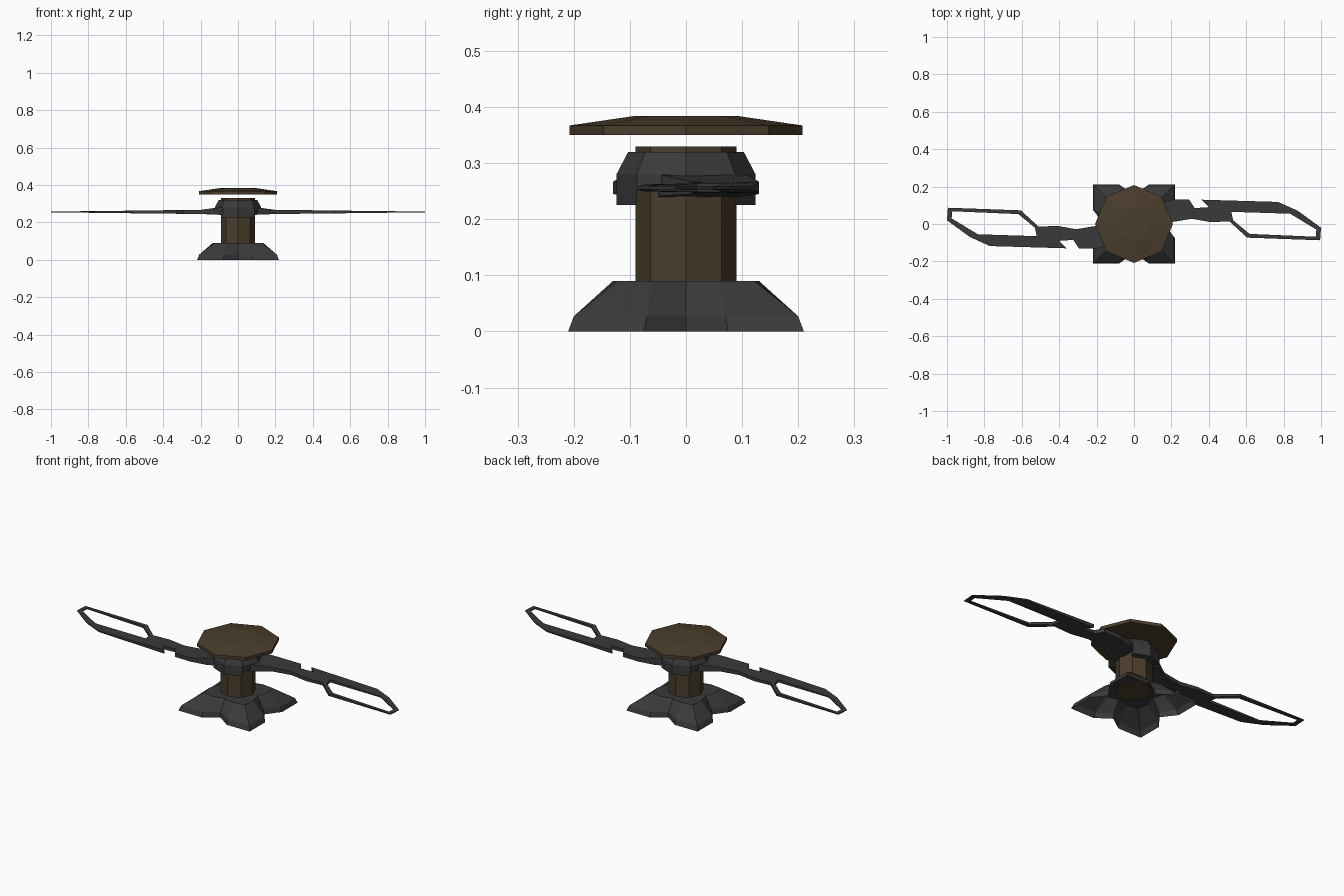
import bpy, bmesh, math

if "Cube" in bpy.data.objects:
    bpy.data.objects.remove(bpy.data.objects["Cube"])


def material(name, rgb):
    m = bpy.data.materials.new(name)
    m.diffuse_color = (*rgb, 1)
    m.use_nodes = True
    m.node_tree.nodes["Principled BSDF"].inputs["Base Color"].default_value = m.diffuse_color
    return m


GREY = material("dark_grey", (0.042, 0.042, 0.042))
BROWN = material("dark_brown", (0.068, 0.047, 0.026))


def finish(bm, name, mat):
    bmesh.ops.recalc_face_normals(bm, faces=bm.faces[:])
    me = bpy.data.meshes.new(name)
    bm.to_mesh(me)
    bm.free()
    me.materials.append(mat)
    ob = bpy.data.objects.new(name, me)
    bpy.context.collection.objects.link(ob)
    return ob


def loft(name, rings, mat, cap_bottom=True, cap_top=True, skip=None):
    """Join rings of 3D points into a faceted body."""
    bm = bmesh.new()
    vs = [[bm.verts.new(p) for p in ring] for ring in rings]
    n = len(rings[0])
    for k in range(len(vs) - 1):
        for i in range(n):
            if skip and skip(k, i):
                continue
            j = (i + 1) % n
            bm.faces.new((vs[k][i], vs[k][j], vs[k + 1][j], vs[k + 1][i]))
    if cap_bottom:
        bm.faces.new(vs[0][::-1])
    if cap_top:
        bm.faces.new(vs[-1])
    return finish(bm, name, mat)


def octagon(r, z):
    return [(r * math.cos(i * math.pi / 4), r * math.sin(i * math.pi / 4), z)
            for i in range(8)]


def star(mid, side, corner, z):
    """Four-footed outline: notch, foot edge, corner, foot edge per quadrant."""
    quad = [(mid, 0), side, corner, (side[1], side[0])]
    pts = []
    for q in range(4):
        c, s = round(math.cos(q * math.pi / 2)), round(math.sin(q * math.pi / 2))
        pts += [((x * c - y * s), (x * s + y * c), z) for x, y in quad]
    # feet are slightly wider in x than in y
    return [(x * 1.04, y, zz) for x, y, zz in pts]


# hollow four-footed base
hole = [(0.085 * math.cos(i * math.pi / 8), 0.085 * math.sin(i * math.pi / 8), 0.09)
        for i in range(16)]
loft("base", [star(0.155, (0.21, 0.075), (0.21, 0.21), 0),
              star(0.15, (0.20, 0.07), (0.20, 0.20), 0.027),
              star(0.115, (0.13, 0.06), (0.122, 0.122), 0.09), hole],
     GREY, cap_bottom=False, cap_top=False)

# post and floating cap
loft("post", [octagon(0.09, 0.085), octagon(0.09, 0.33)], BROWN)
loft("cap_disc", [octagon(0.208, 0.35), octagon(0.208, 0.367),
                  octagon(0.092, 0.384)], BROWN)

# collar, with its lower skirt left open on the two blade sides
loft("collar", [octagon(0.09, 0.225), octagon(0.124, 0.225), octagon(0.124, 0.25),
                octagon(0.124, 0.28), octagon(0.103, 0.32), octagon(0.088, 0.32)],
     GREY, cap_bottom=False, cap_top=False,
     skip=lambda k, i: k < 2 and i in (0, 3, 4, 7))

# blade outline and its window
OUTER = [(0.08, 0.09), (0.12, 0.11), (0.20, 0.13), (0.295, 0.13), (0.325, 0.085),
         (0.40, 0.09), (0.36, 0.13), (0.77, 0.118), (0.877, 0.07), (1.0, -0.02),
         (0.995, -0.087), (0.605, -0.073), (0.51, 0.014), (0.41, 0.01),
         (0.31, 0.028), (0.20, 0.01), (0.12, -0.04), (0.08, -0.05)]
WINDOW = [(0.52, 0.065), (0.835, 0.055), (0.975, -0.03), (0.972, -0.068),
          (0.618, -0.053), (0.53, 0.02)]
TOP = [(0.08, 0.28), (0.12, 0.278), (0.2, 0.267), (0.5, 0.264), (0.8, 0.259), (1.0, 0.258)]
BOTTOM = [(0.08, 0.24), (0.2, 0.245), (0.5, 0.248), (0.8, 0.252), (1.0, 0.254)]


def height(table, x):
    for (x0, z0), (x1, z1) in zip(table, table[1:]):
        if x <= x1:
            return z0 + (z1 - z0) * (x - x0) / (x1 - x0)
    return table[-1][1]


def blade(name, turn):
    bm = bmesh.new()
    edges = []
    for loop in (OUTER, WINDOW):
        vs = [bm.verts.new((x, y, 0)) for x, y in loop]
        edges += [bm.edges.new((vs[i - 1], vs[i])) for i in range(len(vs))]
    bmesh.ops.triangle_fill(bm, edges=edges, use_beauty=True)
    lower = bm.verts[:]
    out = bmesh.ops.extrude_face_region(bm, geom=bm.faces[:], use_keep_orig=True)
    upper = [g for g in out["geom"] if isinstance(g, bmesh.types.BMVert)]
    for v in lower:
        v.co.z = height(BOTTOM, v.co.x)
    for v in upper:
        v.co.z = height(TOP, v.co.x)
    for v in bm.verts:
        v.co.x *= turn
        v.co.y *= turn
    finish(bm, name, GREY)


# two blades, half a turn apart
blade("blade_right", 1)
blade("blade_left", -1)
